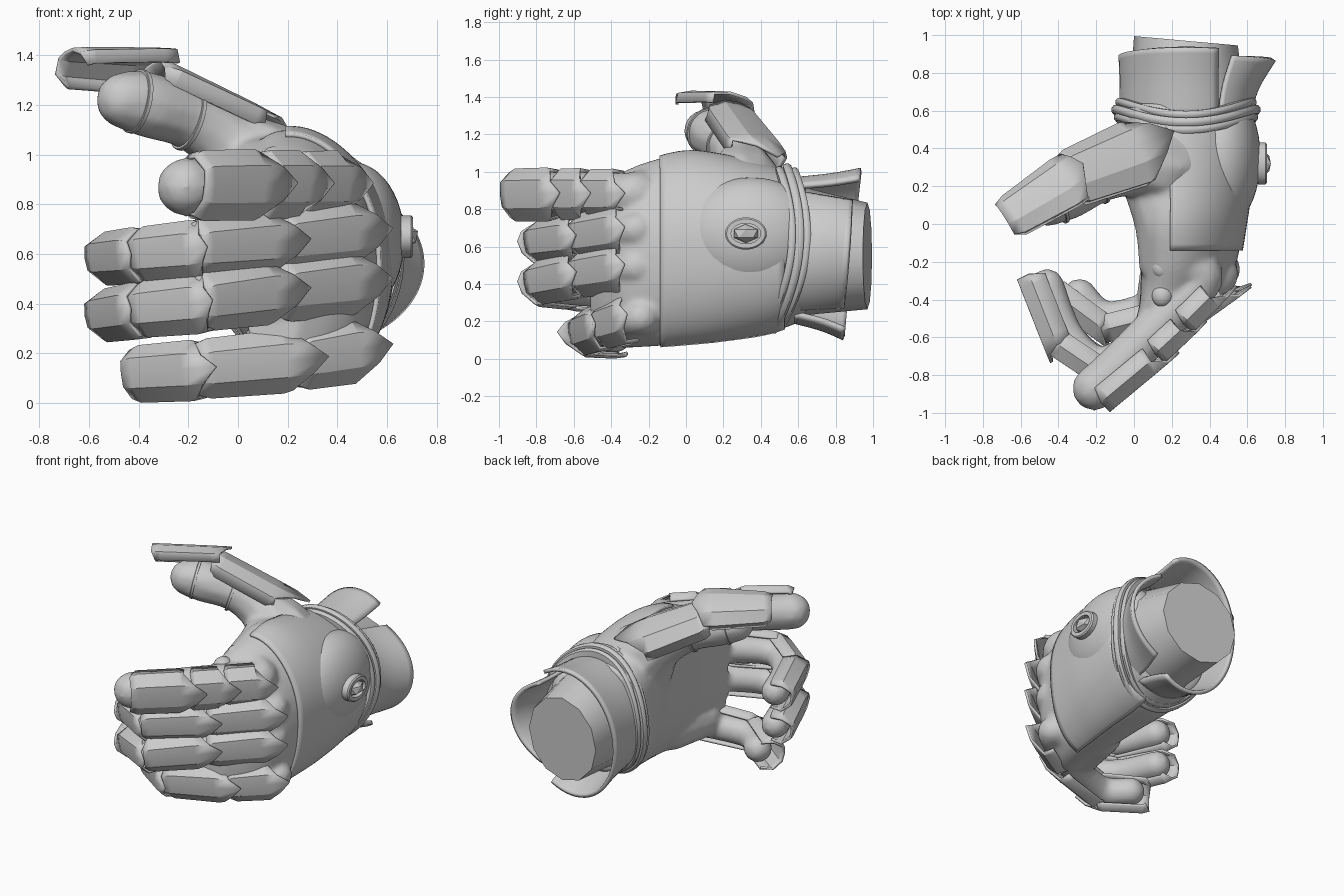
import bpy, bmesh, math
from mathutils import Vector, Matrix

if "Cube" in bpy.data.objects:
    bpy.data.objects.remove(bpy.data.objects["Cube"])

def finish(name, bm, angle=35, solid=0):
    me = bpy.data.meshes.new(name)
    bm.to_mesh(me)
    bm.free()
    ob = bpy.data.objects.new(name, me)
    bpy.context.collection.objects.link(ob)
    if solid:
        m = ob.modifiers.new("thickness", 'SOLIDIFY')
        m.thickness, m.offset = solid, 0
    bpy.ops.object.select_all(action='DESELECT')
    ob.select_set(True)
    bpy.context.view_layer.objects.active = ob
    bpy.ops.object.shade_smooth_by_angle(angle=math.radians(angle))
    return ob

def loft(bm, rings, closed=True, caps=False, loop=False):
    """Skin a list of point rings with quads."""
    vs = [[bm.verts.new(p) for p in r] for r in rings]
    n = len(rings[0])
    for a, b in zip(vs, vs[1:] + (vs[:1] if loop else [])):
        for i in range(n if closed else n - 1):
            j = (i + 1) % n
            bm.faces.new((a[i], a[j], b[j], b[i]))
    if caps:
        bm.faces.new(vs[0])
        bm.faces.new(vs[-1])
    bmesh.ops.recalc_face_normals(bm, faces=bm.faces)

def spline(pts, k):
    """Catmull-Rom through tuples of any length."""
    p = [pts[0]] + list(pts) + [pts[-1]]
    out = []
    for i in range(1, len(p) - 2):
        for s in range(k):
            t = s / k
            out.append(tuple(0.5 * (2*b + (c-a)*t + (2*a-5*b+4*c-d)*t*t + (3*b-a-3*c+d)*t**3)
                             for a, b, c, d in zip(*p[i-1:i+3])))
    return out + [tuple(pts[-1])]

def oval(y, cx, rx, cz, rz, n=40, a0=0, a1=360, p=2.0, lean=0):
    """Superellipse arc in the xz plane, angle 0 towards +x; lean shears the upper half to -x."""
    pts = []
    m = n if a1 - a0 >= 360 else n - 1
    for i in range(n):
        a = math.radians(a0 + (a1 - a0) * i / m)
        c, s = math.cos(a), math.sin(a)
        z = math.copysign(abs(s) ** (2/p), s)
        pts.append(Vector((cx + rx * math.copysign(abs(c) ** (2/p), c) - lean * max(z, 0) ** 2, y, cz + rz * z)))
    return pts

# outer plate line of each finger, tip first: points, half width at tip and base
FINGERS = {
    "index": ([(-.14, -.98, .875), (.15, -.72, .88), (.3, -.56, .88), (.46, -.38, .88)], .135, .125),
    "middle": ([(-.6, -.29, .58), (-.43, -.68, .595), (-.15, -.85, .62), (.2, -.62, .65), (.53, -.365, .69)], .1, .125),
    "ring": ([(-.6, -.29, .35), (-.43, -.68, .375), (-.13, -.85, .405), (.2, -.62, .45), (.53, -.365, .49)], .1, .125),
    "little": ([(-.46, -.4, .115), (-.15, -.61, .135), (.27, -.49, .175), (.53, -.34, .22)], .108, .125),
}
Z = Vector((0, 0, 1))

def outward(a, b):
    d = Vector(b) - Vector(a)
    return Vector((d.y, -d.x, 0)).normalized()

# glove body: palm, fingers and thumb fused into one skin
PALM = [(.64, .27, .33, .58, .37), (.45, .275, .335, .58, .44), (.2, .295, .31, .59, .49),
        (0, .295, .285, .59, .51), (-.2, .29, .255, .56, .495), (-.34, .265, .23, .53, .47),
        (-.44, .21, .18, .52, .44), (-.51, .14, .12, .5, .38)]
palm = spline(PALM, 6)
LEAN = dict(p=2.2, lean=.09)
bm = bmesh.new()
loft(bm, [oval(*s, **LEAN) for s in palm], caps=True)

def beads(path):
    for x, y, z, r in spline(path, 10):
        bmesh.ops.create_icosphere(bm, subdivisions=2, radius=r, matrix=Matrix.Translation((x, y, z)))

for name, (pts, w0, w1) in FINGERS.items():
    r = .12 if name == "index" else .093
    path = []
    for i, p in enumerate(pts):
        ns = [outward(pts[j], pts[j + 1]) for j in (i - 1, i) if 0 <= j < len(pts) - 1]
        n = sum(ns, Vector()).normalized()
        q = Vector(p) - n * (r + .02)
        if i == 0 and name != "index":
            q += (Vector(pts[1]) - Vector(p)).normalized() * (.13 if name == "little" else .09)
        path.append((*q, r))
    if name == "index":
        path.insert(0, (-.21, -.87, .87, .12))
        path[1] = (-.13, -.8, .87, .12)
    path.append((.25, -.2, pts[-1][2] + .02, .13))
    beads(path)
beads([(-.46, .1, 1.22, .115), (-.36, .15, 1.2, .135), (-.18, .24, 1.14, .13),
       (0, .3, 1.02, .16), (.15, .3, .88, .24), (.25, .3, .7, .28)])
beads([(.06, .2, .95, .12), (.13, 0, .93, .13), (.15, -.2, .88, .13)])
beads([(.2, -.1, .24, .15), (.14, -.38, .22, .13)])
glove = finish("glove_body", bm)
m = glove.modifiers.new("fuse", 'REMESH')
m.mode, m.voxel_size, m.use_smooth_shade = 'VOXEL', .015, True
m = glove.modifiers.new("relax", 'SMOOTH')
m.factor, m.iterations = .5, 10

# faceted armour plate running from a (tip) to b (chevron end)
def plate(name, a, b, n, w0, w1, deep=.13, tip=.13):
    a, b = Vector(a), Vector(b)
    d = (b - a).normalized()
    n = (n - d * n.dot(d)).normalized()
    side = n.cross(d)
    L = (b - a).length
    cross = [(-.92, -deep), (-1, -deep * .45), (-.5, 0), (.05, .012), (.55, .012), (1, -deep * .4), (.92, -deep)]
    rings = []
    for u, k in ((0, .85), (.12, 1), (.8, 1.03), (1, .95)):
        w = (w0 + (w1 - w0) * u) * k
        ring = []
        for v, h in cross:
            along = L * u + (tip * (1 - 1.5 * abs(v)) if u == 1 else 0)
            if u == 0 and h == -deep:
                along += .03
            ring.append(a + d * along + side * v * w + n * (h + .015 * u))
        rings.append(ring)
    bm = bmesh.new()
    loft(bm, rings, closed=False)
    finish(name, bm, 20, solid=.016)

for name, (pts, w0, w1) in FINGERS.items():
    k = len(pts) - 1
    for i in range(k):
        f, g = i / k, (i + 1) / k
        tip = .05 if k == 4 and i < 2 else .1
        plate(f"{name}_finger_plate_{i+1}", pts[i], pts[i + 1], outward(pts[i], pts[i + 1]),
              w0 + (w1 - w0) * f, w0 + (w1 - w0) * g, tip=tip)

# thumb plates
plate("thumb_tip_plate", (-.69, .04, 1.4), (-.3, .28, 1.375), Vector((-.05, .5, .87)), .115, .15, .09, .05)
plate("thumb_base_plate", (-.34, .26, 1.36), (.1, .43, 1.12), Vector((.25, .45, .85)), .15, .18, .12, .14)

# back-of-hand shell and its dome
bm = bmesh.new()
loft(bm, [oval(s[0], s[1], s[2] * 1.03, s[3], s[4] * 1.01, a0=-80, a1=92, **LEAN)
          for s in palm if -.16 <= s[0] <= .56], closed=False)
finish("hand_back_shell", bm, solid=.02)
bm = bmesh.new()
bmesh.ops.create_uvsphere(bm, u_segments=40, v_segments=24, radius=1,
    matrix=Matrix.Translation((.46, .35, .66)) @ Matrix.Diagonal((.21, .38, .31, 1)))
finish("hand_back_dome", bm)

# oval band, used for the badge frame and the thumb
def band(name, centre, axis, r1, r2, thick, n=32):
    q = Vector(axis).to_track_quat('Z', 'Y')
    bm = bmesh.new()
    rings = []
    for i in range(n):
        t = 2 * math.pi * i / n
        e = Vector((math.cos(t), math.sin(t), 0))
        mid = Vector((e.x * r1, e.y * r2, 0))
        rings.append([Vector(centre) + q @ (mid + e * x * thick + Z * z * thick)
                      for x, z in ((-1, -1.5), (1, -1.5), (1, 1), (.5, 1.5), (-1, 1.5))])
    loft(bm, rings, loop=True)
    finish(name, bm)

# badge: raised frame and cut stone
band("badge_frame", (.68, .32, .67), (1, 0, 0), .095, .07, .016)
bm = bmesh.new()
bmesh.ops.create_icosphere(bm, subdivisions=1, radius=1,
    matrix=Matrix.Translation((.68, .32, .67)) @ Matrix.Diagonal((.05, .075, .05, 1)))
finish("badge_stone", bm, 5)

# thumb bands
band("thumb_band_outer", (-.41, .125, 1.215), (-.85, -.4, .2), .126, .126, .006)
band("thumb_band_inner", (-.2, .23, 1.145), (-.85, -.4, .3), .127, .127, .006)

# bumps by the first knuckle
for i, (y, z) in enumerate(((-.23, .99), (-.38, .965))):
    bm = bmesh.new()
    bmesh.ops.create_uvsphere(bm, u_segments=20, v_segments=12, radius=.055,
        matrix=Matrix.Translation((.15, y, z)) @ Matrix.Diagonal((1, 1.1, .8, 1)))
    finish(f"knuckle_bump_{i+1}", bm)

# stacked wrist rings, bowed back at top and bottom
for k, (off, grow, t) in enumerate(((-.035, 0, .026), (.005, .012, .028), (.045, -.005, .024))):
    rings = []
    n = 64
    for i in range(n):
        a = 2 * math.pi * i / n
        c, s = math.cos(a), math.sin(a)
        mid = Vector((.275 + (.355 + grow) * c, .6 + off - .1 * s * s + .035 * s, .59 + (.415 + grow) * s))
        out = Vector((c, 0, s))
        rings.append([mid + out * t * x + Vector((0, t * y, 0))
                      for x, y in ((-1.8, -.8), (.6, -.8), (1, -.3), (1, .3), (.6, .8), (-1.8, .8))])
    bm = bmesh.new()
    loft(bm, rings, loop=True)
    finish(f"wrist_ring_{k+1}", bm, 40)

# forearm stub with slanted flat end
bm = bmesh.new()
end = oval(.97, .275, .275, .55, .285, n=12)
for p in end:
    p.y -= .09 * (p.x - .275)
loft(bm, [oval(.55, .28, .31, .58, .36, n=12), oval(.7, .28, .3, .57, .33, n=12), end], caps=True)
finish("forearm", bm, 40)

# flared cuff shells: wide inner one and outer tongue
def cuff(name, a0, a1, stations, slant):
    rings = []
    for y, cx, rx, cz, rz in spline(stations, 4):
        r = oval(y, cx, rx, cz, rz, a0=a0, a1=a1)
        for p in r:
            p.y += slant * (p.z - cz) * (y - .58) / .3
        rings.append(r)
    bm = bmesh.new()
    loft(bm, rings, closed=False)
    finish(name, bm, solid=.025)

cuff("cuff_inner_shell", 62, 298, [(.58, .28, .345, .58, .38), (.75, .28, .345, .57, .41), (.89, .28, .35, .56, .45)], .1)
cuff("cuff_outer_tongue", -58, 58, [(.58, .27, .34, .58, .37), (.72, .27, .38, .57, .35), (.87, .27, .47, .56, .33)], .08)
